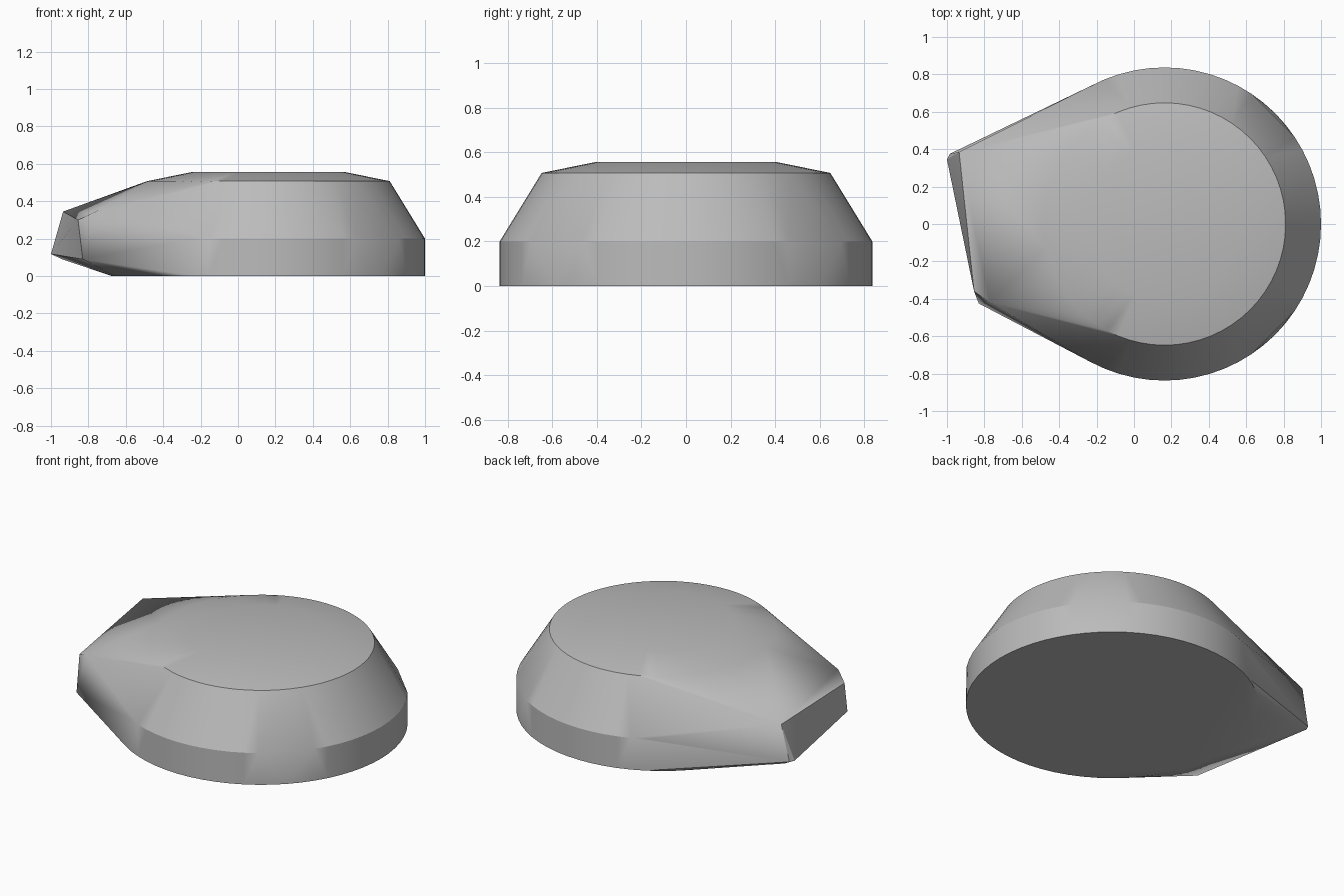
import bpy, bmesh, math

cube = bpy.data.objects.get("Cube")
if cube:
    bpy.data.objects.remove(cube, do_unlink=True)

CENTRE_X = 0.163
SIDES = 64

grey = bpy.data.materials.new("plain_grey")
grey.use_nodes = True
colour = (0.5, 0.5, 0.5, 1)
grey.diffuse_color = colour
grey.node_tree.nodes["Principled BSDF"].inputs["Base Color"].default_value = colour

bm = bmesh.new()


def ring(radius, z, keep=lambda degrees: True):
    """Add one horizontal ring of the round body."""
    for i in range(SIDES):
        a = 2 * math.pi * i / SIDES
        if keep(math.degrees(a)):
            bm.verts.new((CENTRE_X + radius * math.cos(a), radius * math.sin(a), z))


def off_diagonal(degrees):
    """Leave a flat on the rim at each left diagonal."""
    turn = min(degrees, 360 - degrees)
    return abs(turn - 45) > 11


# Round body: base, rim with two flats, shoulder and crown
ring(0.837, 0)
ring(0.837, 0.2, off_diagonal)
ring(0.648, 0.508)
ring(0.41, 0.556)

# Skewed wedge nose: upper corners, then lower corners
for corner in [(-0.935, 0.385, 0.345), (-0.855, -0.36, 0.30), (-0.77, -0.42, 0.34),
               (-1, 0.345, 0.118), (-0.985, 0.375, 0.118), (-0.94, 0.36, 0.09),
               (-0.83, -0.425, 0.09)]:
    bm.verts.new(corner)

# Stretch one convex skin over rings and nose
skin = bmesh.ops.convex_hull(bm, input=bm.verts[:])
loose = {v for v in skin["geom_interior"] + skin["geom_unused"]
         if isinstance(v, bmesh.types.BMVert)}
bmesh.ops.delete(bm, geom=list(loose), context='VERTS')
bmesh.ops.dissolve_limit(bm, angle_limit=math.radians(0.5),
                         verts=bm.verts[:], edges=bm.edges[:])
bmesh.ops.recalc_face_normals(bm, faces=bm.faces[:])

mesh = bpy.data.meshes.new("body")
bm.to_mesh(mesh)
bm.free()
mesh.materials.append(grey)
body = bpy.data.objects.new("body", mesh)
bpy.context.collection.objects.link(body)

bpy.ops.object.select_all(action='DESELECT')
body.select_set(True)
bpy.context.view_layer.objects.active = body
bpy.ops.object.shade_smooth_by_angle(angle=math.radians(30))
